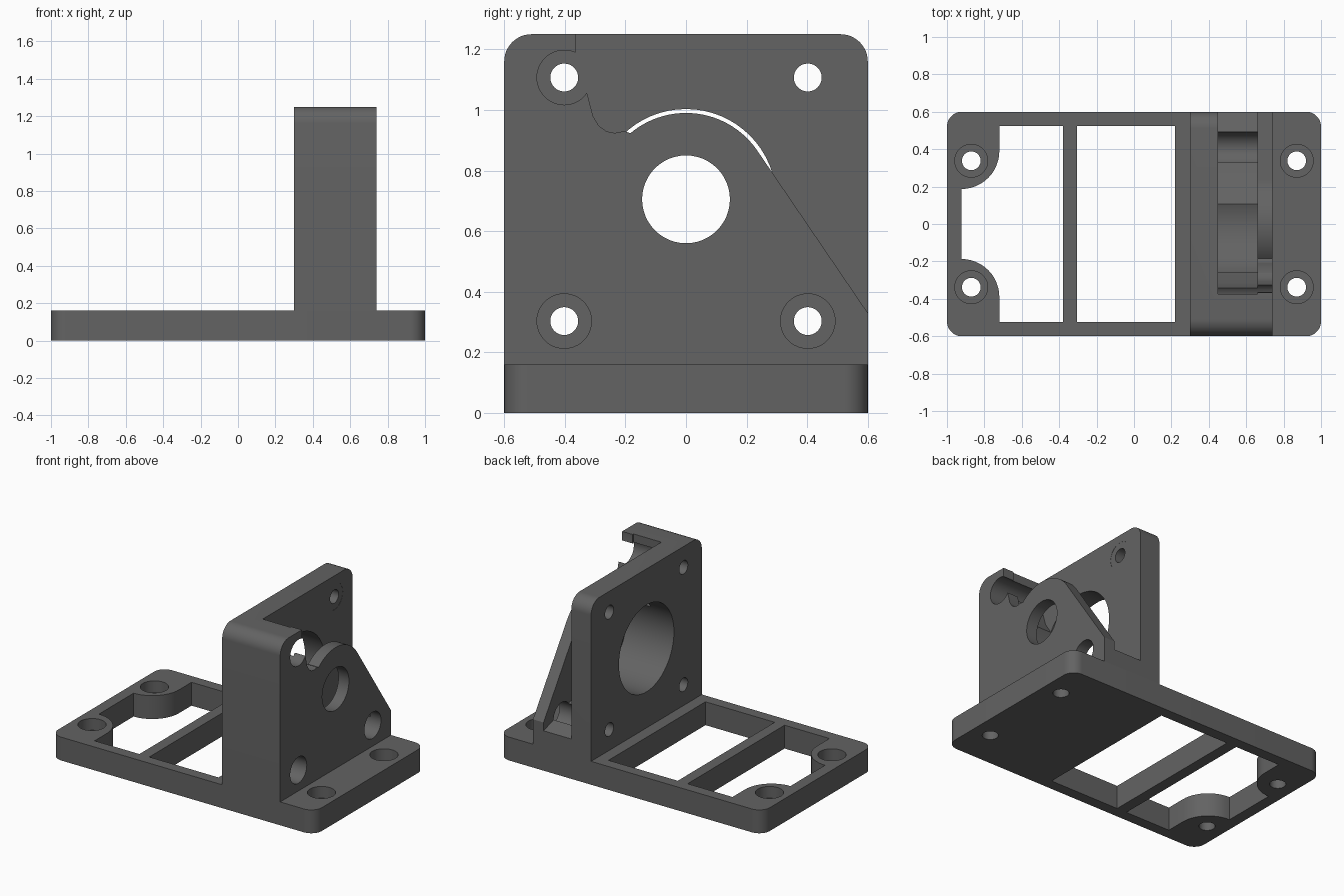
import bpy, bmesh, math

if "Cube" in bpy.data.objects:
    bpy.data.objects.remove(bpy.data.objects["Cube"])

grey = bpy.data.materials.new("dark_grey")
grey.diffuse_color = (0.125, 0.125, 0.125, 1)
grey.use_nodes = True
grey.node_tree.nodes["Principled BSDF"].inputs["Base Color"].default_value = grey.diffuse_color


def prism(name, pts, lo, hi, axis="z"):
    """Extrude a profile: (x, y) along z, or (y, z) along x."""
    place = (lambda p, h: (p[0], p[1], h)) if axis == "z" else (lambda p, h: (h, p[0], p[1]))
    bm = bmesh.new()
    a = [bm.verts.new(place(p, lo)) for p in pts]
    b = [bm.verts.new(place(p, hi)) for p in pts]
    n = len(pts)
    bm.faces.new(a)
    bm.faces.new(b)
    for i in range(n):
        bm.faces.new((a[i], a[(i + 1) % n], b[(i + 1) % n], b[i]))
    bmesh.ops.recalc_face_normals(bm, faces=bm.faces)
    me = bpy.data.meshes.new(name)
    bm.to_mesh(me)
    bm.free()
    ob = bpy.data.objects.new(name, me)
    bpy.context.collection.objects.link(ob)
    me.materials.append(grey)
    return ob


def arc(cx, cy, r, a0, a1, n=12):
    return [(cx + r * math.cos(math.radians(a0 + (a1 - a0) * i / n)),
             cy + r * math.sin(math.radians(a0 + (a1 - a0) * i / n))) for i in range(n + 1)]


def circle(cx, cy, r, n=48):
    return arc(cx, cy, r, 0, 360, n)[:-1]


def cut(target, cutters):
    for c in cutters:
        m = target.modifiers.new("cut", "BOOLEAN")
        m.operation = "DIFFERENCE"
        m.solver = "EXACT"
        m.object = c
    bpy.context.view_layer.objects.active = target
    for m in list(target.modifiers):
        bpy.ops.object.modifier_apply(modifier=m.name)
    for c in cutters:
        bpy.data.objects.remove(c, do_unlink=True)
    bpy.ops.object.select_all(action="DESELECT")
    target.select_set(True)
    bpy.ops.object.shade_smooth_by_angle(angle=math.radians(25))


# Base plate with rounded corners
r = 0.08
base = prism("base_plate",
             arc(1 - r, 0.6 - r, r, 0, 90) + arc(-1 + r, 0.6 - r, r, 90, 180)
             + arc(-1 + r, -0.6 + r, r, 180, 270) + arc(1 - r, -0.6 + r, r, 270, 360),
             0, 0.16)

# Windows: one plain, one leaving round pads about the end screws
window = [(-0.38, -0.525), (-0.38, 0.525), (-0.72, 0.525)]
window += arc(-0.923, 0.39, 0.203, 0, -90) + arc(-0.923, -0.39, 0.203, 90, 0)
window += [(-0.72, -0.525)]
cutters = [prism("window", window, -0.1, 0.3),
           prism("window", [(-0.305, -0.525), (0.22, -0.525), (0.22, 0.525), (-0.305, 0.525)], -0.1, 0.3)]

# Base screw holes with counterbores
for x in (-0.87, 0.87):
    for y in (-0.338, 0.338):
        cutters.append(prism("hole", circle(x, y, 0.05), -0.1, 0.3))
        cutters.append(prism("counterbore", circle(x, y, 0.088), 0.08, 0.3))
cut(base, cutters)

# Upright block with rounded top edges
r = 0.09
block = prism("upright_bracket",
              [(-0.6, 0.16), (0.6, 0.16)] + arc(0.6 - r, 1.25 - r, r, 0, 90)
              + arc(-0.6 + r, 1.25 - r, r, 90, 180), 0.30, 0.74, "x")

# Slot between motor plate and front plate
slot = [(0.7, 0.242), (0.11, 0.426), (0.0, 0.5), (-0.2, 0.7), (-0.26, 0.855), (-0.31, 0.93),
        (-0.345, 1.05), (-0.375, 1.12), (-0.375, 1.4), (0.7, 1.4)]
# Trim above the curved edge of the front plate
trim = [(-0.365, 1.4), (-0.365, 1.19), (-0.325, 1.05), (-0.307, 0.98), (-0.288, 0.948),
        (-0.262, 0.929), (-0.235, 0.924), (-0.205, 0.93)]
trim += arc(0, 0.705, 0.285, 130, 33, 28) + [(0.6, 0.33), (0.7, 0.18), (0.7, 1.4)]

cutters = [prism("slot", slot, 0.45, 0.66, "x"),
           prism("trim", trim, 0.5, 0.85, "x"),
           prism("motor_bore", circle(0, 0.705, 0.298, 64), 0.2, 0.6595, "x"),
           prism("shaft_hole", circle(0, 0.705, 0.145), 0.6, 0.85, "x")]

# Motor screw holes with deep counterbores
for y in (-0.402, 0.402):
    for z in (0.303, 1.107):
        cutters.append(prism("hole", circle(y, z, 0.046), 0.2, 0.85, "x"))
        cutters.append(prism("counterbore", circle(y, z, 0.09), 0.449, 0.85, "x"))
cut(block, cutters)
